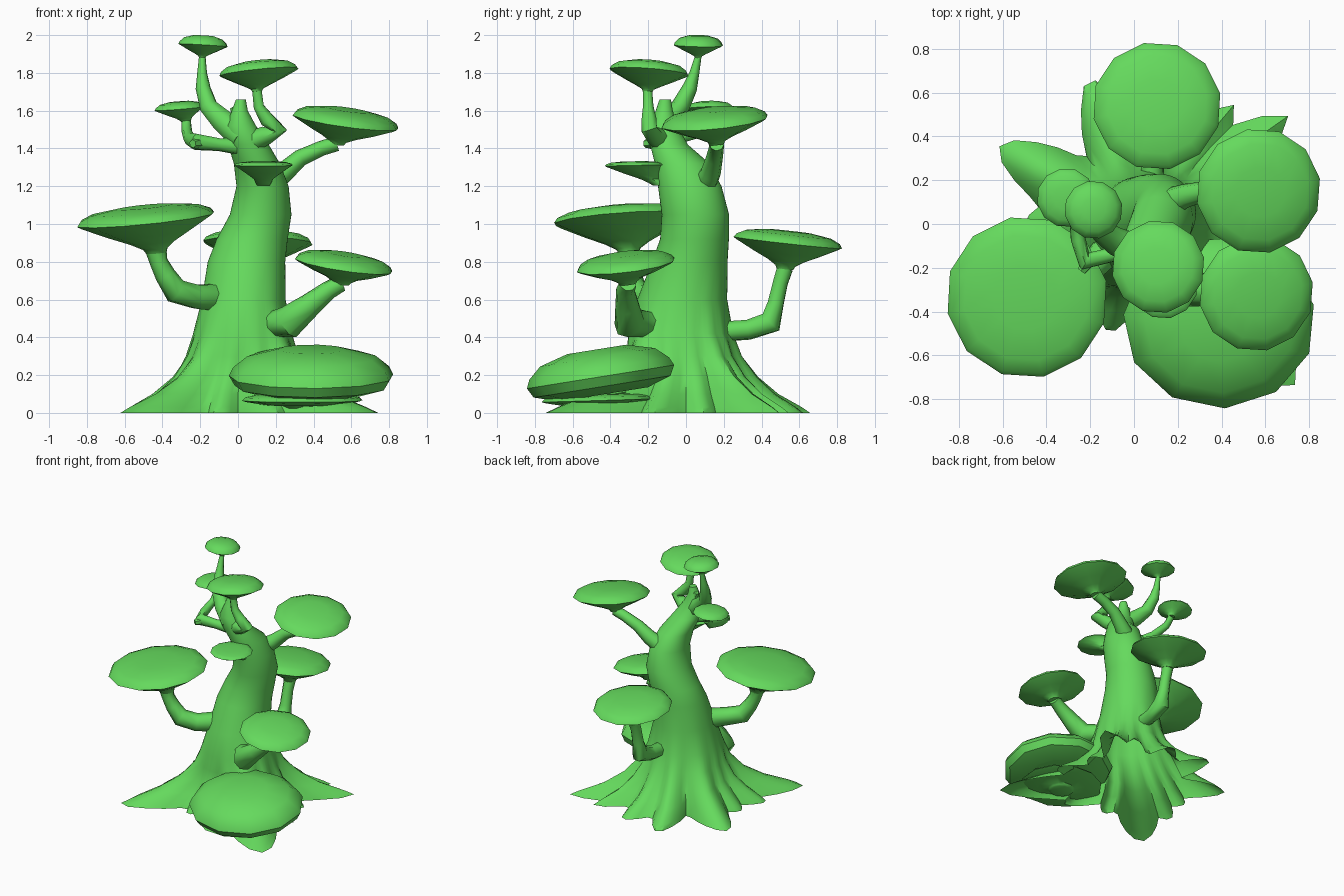
import bpy, bmesh, math
from mathutils import Vector

GREEN = bpy.data.materials.new("green")
GREEN.diffuse_color = (0.13, 0.70, 0.11, 1)


def loft(name, rings, start=False, end=False, angle=40):
    """Skin a list of equal-length point rings, optionally closing either end."""
    bm = bmesh.new()
    vs = [[bm.verts.new(p) for p in r] for r in rings]
    n = len(rings[0])
    for a, b in zip(vs, vs[1:]):
        for i in range(n):
            j = (i + 1) % n
            bm.faces.new((a[i], a[j], b[j], b[i]))
    if start:
        bm.faces.new(vs[0][::-1])
    if end:
        bm.faces.new(vs[-1])
    bmesh.ops.recalc_face_normals(bm, faces=bm.faces)
    me = bpy.data.meshes.new(name)
    bm.to_mesh(me)
    bm.free()
    ob = bpy.data.objects.new(name, me)
    bpy.context.collection.objects.link(ob)
    me.materials.append(GREEN)
    bpy.ops.object.select_all(action='DESELECT')
    ob.select_set(True)
    bpy.context.view_layer.objects.active = ob
    bpy.ops.object.shade_smooth_by_angle(angle=math.radians(angle))
    return ob


def circle(c, nrm, rx, n, ry=None, phase=0.0):
    """Ring of n points around c, perpendicular to nrm."""
    nrm = Vector(nrm).normalized()
    u = Vector((0, 1, 0)).cross(nrm).normalized()
    v = nrm.cross(u)
    ry = rx if ry is None else ry
    return [Vector(c) + u * rx * math.cos(t) + v * ry * math.sin(t)
            for t in (2 * math.pi * i / n + phase for i in range(n))]


def tube(name, pts, radii, n=8):
    """Bent branch through pts with one radius per point."""
    pts = [Vector(p) for p in pts]
    rings, prev = [], None
    for i, p in enumerate(pts):
        d = (pts[min(i + 1, len(pts) - 1)] - pts[max(i - 1, 0)]).normalized()
        u = Vector((0.3, 0.9, 0.2)) if prev is None else prev
        u = (u - d * u.dot(d)).normalized()
        prev, v = u, d.cross(u)
        rings.append([p + (u * math.cos(t) + v * math.sin(t)) * radii[i]
                      for t in (2 * math.pi * k / n for k in range(n))])
    return loft(name, rings, True, True, 50)


def mushroom(name, c, r, slope, h, depth, neck, path, radii, ry=None, n=12,
             lean=(0, 0, 0), rim=0.07):
    """Tilted cap with a trumpet underside, carried by a bent branch."""
    c, lean = Vector(c), Vector(lean)
    nrm = Vector((-slope[0], -slope[1], 1)).normalized()
    k = (ry or r) / r
    # radius fraction, height, share of lean: top, over the rim, down to the neck
    prof = [(0.40, h * 0.95, 0), (0.78, h * 0.65, 0), (0.95, h * 0.22, 0), (1.0, -0.03 * r, 0),
            (0.93, -rim * r, 0), (0.60, -rim * r - depth * 0.32, .3),
            (0.33, -depth * 0.70, .65), (neck * 1.2 / r, -depth * 0.88, .9), (neck / r, -depth, 1)]
    rings = [circle(c + nrm * z + lean * s, nrm, f * r, n, f * r * k, 0.2) for f, z, s in prof]
    loft(name + "_cap", rings, True, True)
    if path:
        tip = c - nrm * (depth * 0.97) + lean
        tube(name + "_branch", list(path) + [tip], list(radii) + [neck])


# Trunk with flared roots: (angle, reach, half width in degrees)
ROOTS = [(35, 0.86, 14), (50, 0.71, 13), (78, 0.63, 20), (107, 0.68, 17), (150, 0.71, 21),
         (180, 0.50, 20), (203, 0.60, 18), (226, 0.88, 22), (257, 0.50, 16),
         (290, 0.62, 20), (315, 1.04, 24), (343, 0.64, 20), (10, 0.54, 18)]


def root_reach(deg):
    out = 0
    for a, reach, w in ROOTS:
        d = max(0, abs((deg - a + 180) % 360 - 180) - 2.5)
        out = max(out, (reach - 0.35) * max(0, 1 - d / w))
    return out


# z, centre x, centre y, radius x, radius y, root strength
SECTIONS = [(0, 0, 0, .35, .35, 1), (.03, 0, 0, .345, .345, .88), (.10, 0, 0, .325, .325, .55),
            (.19, .01, 0, .30, .30, .29), (.30, .02, -.015, .28, .285, .11),
            (.42, .025, -.03, .258, .275, .03), (.60, .03, -.02, .222, .238, 0),
            (.80, .045, .02, .205, .20, 0), (.92, .075, .045, .188, .182, 0),
            (1.05, .12, .05, .163, .178, 0), (1.2, .13, .02, .138, .168, 0),
            (1.32, .10, -.02, .122, .145, 0), (1.42, .055, -.09, .108, .10, 0),
            (1.52, .015, -.12, .08, .075, 0), (1.60, .01, -.115, .042, .045, 0),
            (1.66, .015, -.11, .026, .03, 0)]
N = 72
trunk = []
for z, cx, cy, rx, ry, w in SECTIONS:
    ring = []
    for i in range(N):
        deg = 360 * i / N
        t, e = math.radians(deg), root_reach(deg) * w
        ring.append(Vector((cx + (rx + e) * math.cos(t), cy + (ry + e) * math.sin(t), z)))
    trunk.append(ring)
loft("trunk", trunk, end=True, angle=45)

# Mushrooms on branches around the trunk
mushroom("left", (-.49, -.335, 1.035), .372, (.10, .07), .06, .19, .055,
         [(-.12, -.12, .61), (-.22, -.22, .615), (-.33, -.27, .645), (-.385, -.29, .73), (-.42, -.30, .80)],
         [.075, .068, .068, .055, .048], lean=(.04, .02, 0))
mushroom("back", (.105, .54, .91), .295, (-.02, -.11), .055, .15, .045,
         [(.08, .18, .43), (.09, .33, .44), (.10, .45, .48), (.10, .475, .58), (.10, .50, .69)],
         [.055, .055, .065, .045, .042])
mushroom("upper_right", (.57, .15, 1.55), .288, (-.14, .10), .06, .13, .04,
         [(.14, .09, 1.20), (.24, .13, 1.27), (.33, .15, 1.35), (.44, .16, 1.40)],
         [.07, .055, .045, .04], lean=(-.03, 0, 0))
mushroom("lower_right", (.56, -.32, .79), .265, (-.15, .12), .055, .11, .045,
         [(.19, -.20, .47), (.27, -.30, .48), (.38, -.31, .57), (.48, -.32, .65)],
         [.07, .088, .065, .05])
mushroom("front_ledge", (.135, -.275, 1.315), .158, (0, .02), .018, .11, .035, [], [],
         lean=(0, .13, 0))
mushroom("upper_left", (-.31, .12, 1.615), .135, (.08, .03), .035, .075, .025,
         [(.03, -.11, 1.41), (-.10, -.14, 1.42), (-.225, -.17, 1.435), (-.255, -.07, 1.45), (-.27, .07, 1.485)],
         [.05, .035, .045, .034, .028], lean=(.03, 0, 0))
mushroom("upper_front", (.11, -.195, 1.81), .214, (.10, -.08), .055, .11, .027,
         [(.06, -.12, 1.43), (.15, -.17, 1.47), (.215, -.195, 1.50), (.155, -.195, 1.55), (.11, -.20, 1.62)],
         [.06, .05, .045, .042, .03], lean=(-.02, 0, 0))
mushroom("top", (-.185, .065, 1.95), .133, (-.06, -.02), .05, .07, .018,
         [(.02, -.12, 1.46), (-.08, -.08, 1.545), (-.155, -.03, 1.62), (-.185, .02, 1.72), (-.19, .045, 1.80)],
         [.075, .065, .05, .04, .026])

# Large low mushroom at the front right, with a second flat one beneath it
mushroom("big_low", (.39, -.45, .205), .44, (0, .16), .14, .13, .13, [], [], ry=.40, n=11, rim=.15)
mushroom("under_shelf", (.34, -.47, .075), .325, (0, .03), .03, .055, .08, [], [], ry=.30, rim=.05)

# Broken twig stubs
tube("left_stub", [(-.20, -.16, 1.43), (-.24, -.215, 1.425)], [.035, .022], 6)
tube("crown_stub", [(.03, -.11, 1.52), (-.025, -.10, 1.62)], [.05, .02], 6)
